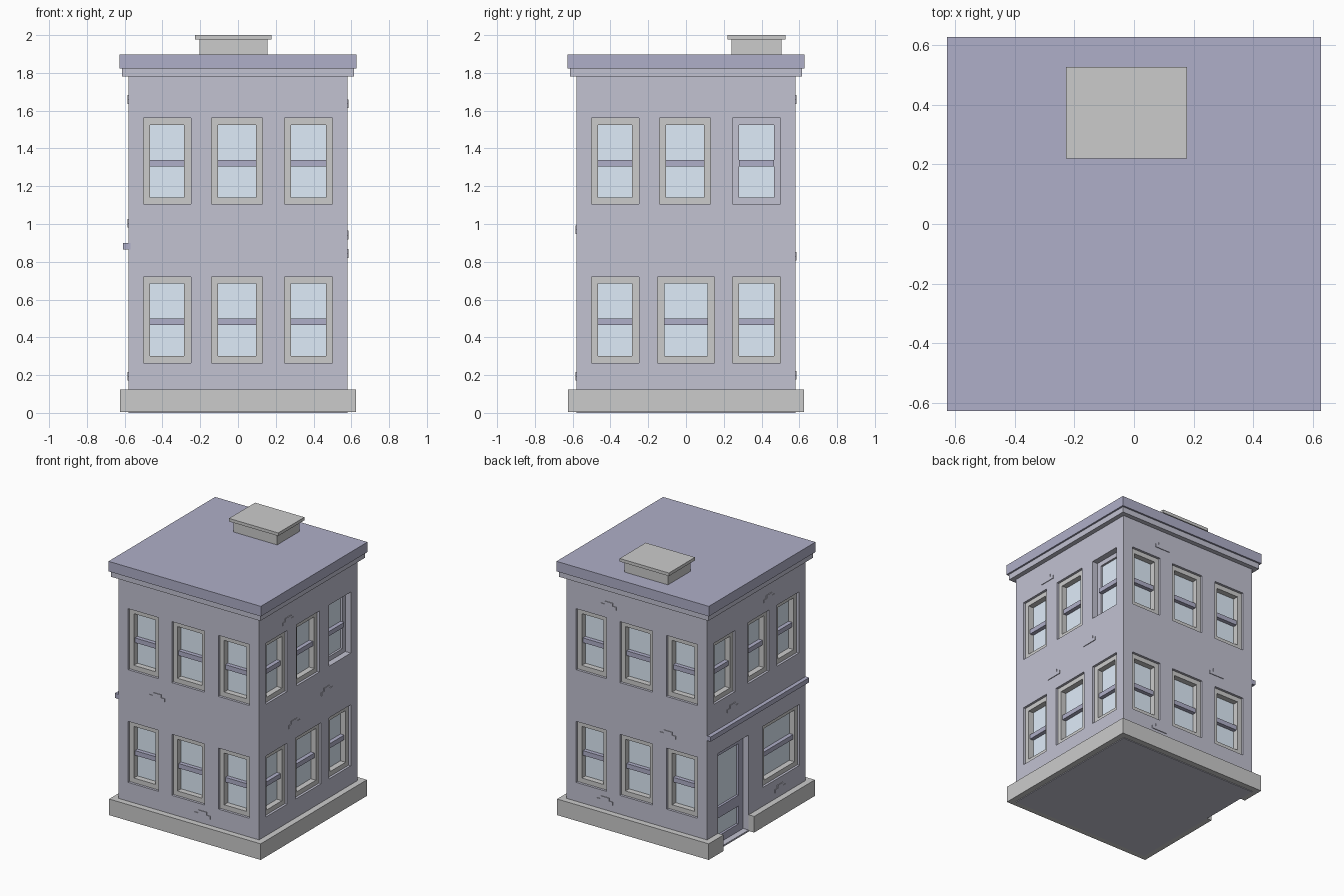
import bpy, bmesh
from math import pi
from mathutils import Matrix, Vector

if "Cube" in bpy.data.objects:
    bpy.data.objects.remove(bpy.data.objects["Cube"])

W = 0.58  # half width of the walls


def material(name, rgb):
    m = bpy.data.materials.new(name)
    m.diffuse_color = (*rgb, 1)
    m.use_nodes = True
    m.node_tree.nodes["Principled BSDF"].inputs["Base Color"].default_value = m.diffuse_color
    return m


WALL = material("wall_paint", (0.54, 0.54, 0.64))
TRIM = material("trim_paint", (0.43, 0.43, 0.58))
GLASS = material("glass", (0.74, 0.84, 0.95))


def boxes(name, items, mat=None):
    """One object from many boxes: (x0, x1, y0, y1, z0, z1, side)."""
    bm = bmesh.new()
    for x0, x1, y0, y1, z0, z1, side in items:
        size = Vector((x1 - x0, y1 - y0, z1 - z0))
        mid = Vector((x0 + x1, y0 + y1, z0 + z1)) / 2
        bmesh.ops.create_cube(bm, size=1, matrix=Matrix.Rotation(side * pi / 2, 4, 'Z')
                              @ Matrix.Translation(mid) @ Matrix.Diagonal((*size, 1)))
    me = bpy.data.meshes.new(name)
    bm.to_mesh(me)
    bm.free()
    if mat:
        me.materials.append(mat)
    ob = bpy.data.objects.new(name, me)
    bpy.context.collection.objects.link(ob)
    return ob


def on_side(u0, u1, z0, z1, d0, d1, side):
    """Box on a facade: u across, z up, d = depth into the wall."""
    return (u0, u1, -W + d0, -W + d1, z0, z1, side)


def cut(ob, cutter):
    mod = ob.modifiers.new("openings", 'BOOLEAN')
    mod.object = cutter
    mod.solver = 'EXACT'
    bpy.context.view_layer.update()
    dg = bpy.context.evaluated_depsgraph_get()
    me = bpy.data.meshes.new_from_object(ob.evaluated_get(dg))
    ob.modifiers.clear()
    ob.data = me
    bpy.data.objects.remove(cutter)


def ring(u0, u1, z0, z1, t, d0, d1, side):
    return [on_side(u0, u0 + t, z0, z1, d0, d1, side),
            on_side(u1 - t, u1, z0, z1, d0, d1, side),
            on_side(u0 + t, u1 - t, z0, z0 + t, d0, d1, side),
            on_side(u0 + t, u1 - t, z1 - t, z1, d0, d1, side)]


# window layout: sides 0 front, 1 right, 2 back, 3 left
LOW, HIGH = 0.265, 1.105
H = 0.455
standard = [(-0.5, -0.25), (-0.14, 0.13), (0.245, 0.5)]
windows = [(a, b, z, s) for s in (0, 2) for z in (LOW, HIGH) for a, b in standard]
windows += [(a, b, HIGH, 1) for a, b in standard]
windows += [(-0.5, -0.25, LOW, 1), (-0.15, 0.15, LOW, 1), (0.245, 0.5, LOW, 1)]
windows += [(-0.5, -0.25, HIGH, 3), (-0.1, 0.15, HIGH, 3), (0.245, 0.5, HIGH, 3),
            (0.08, 0.51, LOW, 3)]

frames, deep_frame, rails, panes, holes = [], [], [], [], []
for a, b, z, s in windows:
    t = 0.035
    holes.append(on_side(a, b, z, z + H, -0.1, 0.08, s))
    if (s, z) == (1, HIGH) and a > 0.2:
        deep_frame += ring(a, b, z, z + H, t, 0.045, 0.08, s)
    else:
        frames += ring(a, b, z, z + H, t, 0.018, 0.08, s)
    rails.append(on_side(a + t, b - t, z + 0.2, z + 0.235, 0.03, 0.08, s))
    panes.append(on_side(a + t, b - t, z + t, z + H - t, 0.06, 0.075, s))

# walls with window and door recesses
D0, D1, DH = -0.45, -0.09, 0.72
holes.append(on_side(D0, D1, 0.012, DH, -0.1, 0.08, 3))
walls = boxes("walls", [(-W, W, -W, W, 0, 1.83, 0)], WALL)
cut(walls, boxes("wall_cutter", holes, WALL))

# plinth, broken at the doorway
plinth = boxes("plinth", [(-0.625, 0.625, -0.625, 0.625, 0.005, 0.125, 0)])
hollow = boxes("plinth_hollow", [(-0.5, 0.5, -0.5, 0.5, -0.1, 0.3, 0)])
cut(plinth, hollow)
cut(plinth, boxes("plinth_cutter", [on_side(D0, D1, -0.1, 0.3, -0.2, 0.12, 3)]))

# window parts
boxes("window_frames", frames)
boxes("deep_window_frame", deep_frame, WALL)
boxes("window_rails", rails, TRIM)
boxes("window_panes", panes, GLASS)

# door with two glazed panels
door = ring(D0, D1, 0.012, DH, 0.055, 0.045, 0.08, 3)
door.append(on_side(D0 + 0.055, D1 - 0.055, 0.2, 0.28, 0.045, 0.08, 3))
boxes("door", door, TRIM)
boxes("door_glass", [on_side(D0 + 0.055, D1 - 0.055, 0.06, DH - 0.05, 0.062, 0.075, 3)], GLASS)

# string course on the left facade
boxes("string_course", [on_side(-W, W, 0.865, 0.9, -0.03, 0.01, 3)], TRIM)

# raised brick clusters: side, across, height
clusters = [(0, -0.26, 0.97), (0, 0.115, 0.195),
            (1, -0.24, 1.637), (1, 0.215, 0.943), (1, -0.17, 0.845),
            (2, -0.23, 1.66), (2, 0.26, 0.83), (2, -0.26, 0.2),
            (3, 0.15, 1.66), (3, -0.28, 1.005), (3, 0.28, 0.195)]
bricks = []
for s, u, z in clusters:
    bricks.append(on_side(u - 0.064, u + 0.064, z - 0.024, z, -0.005, 0.01, s))
    bricks.append(on_side(u - 0.034, u + 0.034, z, z + 0.022, -0.005, 0.01, s))
boxes("raised_bricks", bricks, WALL)

# cornice and roof slab
boxes("cornice", [(-0.615, 0.615, -0.615, 0.615, 1.78, 1.825, 0)], WALL)
boxes("roof_slab", [(-0.628, 0.628, -0.628, 0.628, 1.822, 1.897, 0)], TRIM)

# roof hatch
boxes("roof_hatch", [(-0.205, 0.155, 0.24, 0.505, 1.89, 1.98, 0)])
boxes("hatch_cap", [(-0.228, 0.178, 0.22, 0.527, 1.977, 2.0, 0)])
